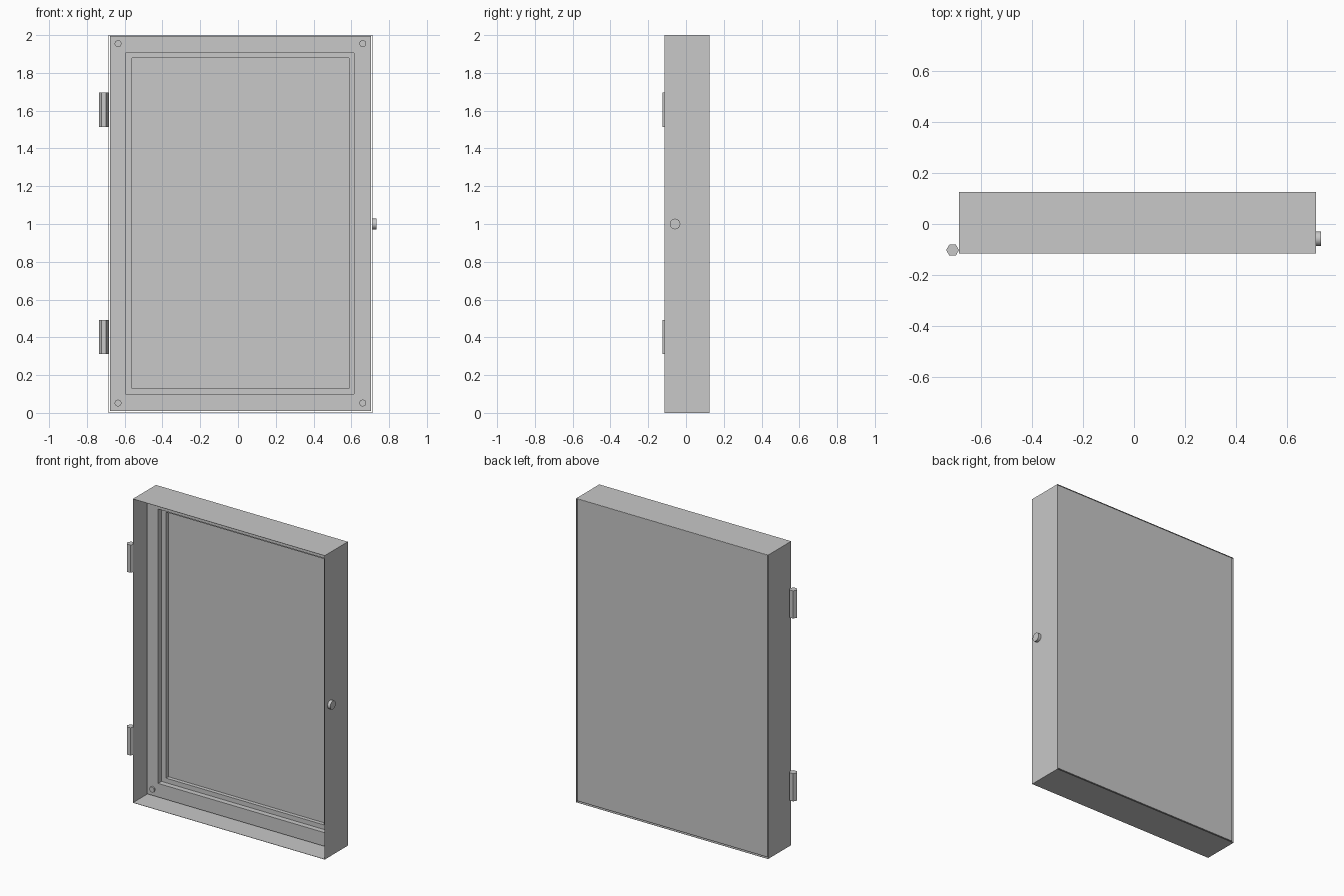
import bpy, bmesh, math
from mathutils import Matrix

cube = bpy.data.objects.get("Cube")
if cube:
    bpy.data.objects.remove(cube, do_unlink=True)

grey = bpy.data.materials.new("painted grey")
grey.use_nodes = True
grey.diffuse_color = (0.58, 0.58, 0.58, 1)
grey.node_tree.nodes["Principled BSDF"].inputs["Base Color"].default_value = grey.diffuse_color

LEFT, RIGHT, FRONT, BACK, TOP = -0.685, 0.712, -0.115, 0.125, 2.0
SHEET = 0.002


def finish(name, bm):
    bmesh.ops.recalc_face_normals(bm, faces=bm.faces)
    mesh = bpy.data.meshes.new(name)
    bm.to_mesh(mesh)
    bm.free()
    mesh.materials.append(grey)
    obj = bpy.data.objects.new(name, mesh)
    bpy.context.collection.objects.link(obj)
    return obj


def ring(bm, x0, x1, z0, z1, y):
    return [bm.verts.new((x, y, z)) for x, z in ((x0, z0), (x1, z0), (x1, z1), (x0, z1))]


def bridge(bm, a, b):
    for i in range(4):
        j = (i + 1) % 4
        bm.faces.new((a[i], a[j], b[j], b[i]))


def cylinder(name, location, radius, depth, sides, axis="Z"):
    bm = bmesh.new()
    turn = {"Z": Matrix(), "X": Matrix.Rotation(math.pi / 2, 4, "Y"),
            "Y": Matrix.Rotation(math.pi / 2, 4, "X")}[axis]
    bmesh.ops.create_cone(bm, cap_ends=True, segments=sides, radius1=radius, radius2=radius,
                          depth=depth, matrix=Matrix.Translation(location) @ turn)
    return finish(name, bm)


# Thin sheet walls, open at the front and back
bm = bmesh.new()
outer = (LEFT, RIGHT, 0, TOP)
inner = (LEFT + SHEET, RIGHT - SHEET, SHEET, TOP - SHEET)
loops = [ring(bm, *outer, FRONT), ring(bm, *outer, BACK),
         ring(bm, *inner, BACK), ring(bm, *inner, FRONT)]
for i in range(4):
    bridge(bm, loops[i], loops[(i + 1) % 4])
finish("case_walls", bm)

# Back panel with a raised border stepping down twice to the centre
bm = bmesh.new()
border = (-0.677, 0.704, 0.01, 1.996)
step = (-0.595, 0.614, 0.1, 1.905)
centre = (-0.562, 0.588, 0.13, 1.88)
loops = [ring(bm, *border, 0.122), ring(bm, *border, 0.02), ring(bm, *step, 0.02),
         ring(bm, *step, 0.055), ring(bm, *centre, 0.055), ring(bm, *centre, 0.08)]
for a, b in zip(loops, loops[1:]):
    bridge(bm, a, b)
bm.faces.new(loops[0])
bm.faces.new(loops[-1])
finish("stepped_back_panel", bm)

# Screw heads in the border corners
for side, x in (("right", -0.635), ("left", 0.66)):
    for level, z in (("lower", 0.052), ("upper", 1.955)):
        cylinder(f"{level}_{side}_screw", (x, 0.016, z), 0.019, 0.012, 8, "Y")

# Hexagonal hinge barrels
for level, z in (("lower", 0.402), ("upper", 1.605)):
    hinge = cylinder(f"{level}_hinge", (0, 0, 0), 0.025, 0.182, 6)
    hinge.data.transform(Matrix.Translation((-0.71, -0.102, z)) @ Matrix.Rotation(math.pi / 6, 4, "Z"))

# Round lock button on the opposite side
lock = cylinder("lock_button", (0.722, -0.058, 1.0), 0.028, 0.02, 24, "X")
bpy.ops.object.select_all(action="DESELECT")
lock.select_set(True)
bpy.context.view_layer.objects.active = lock
bpy.ops.object.shade_smooth_by_angle(angle=math.radians(40))
